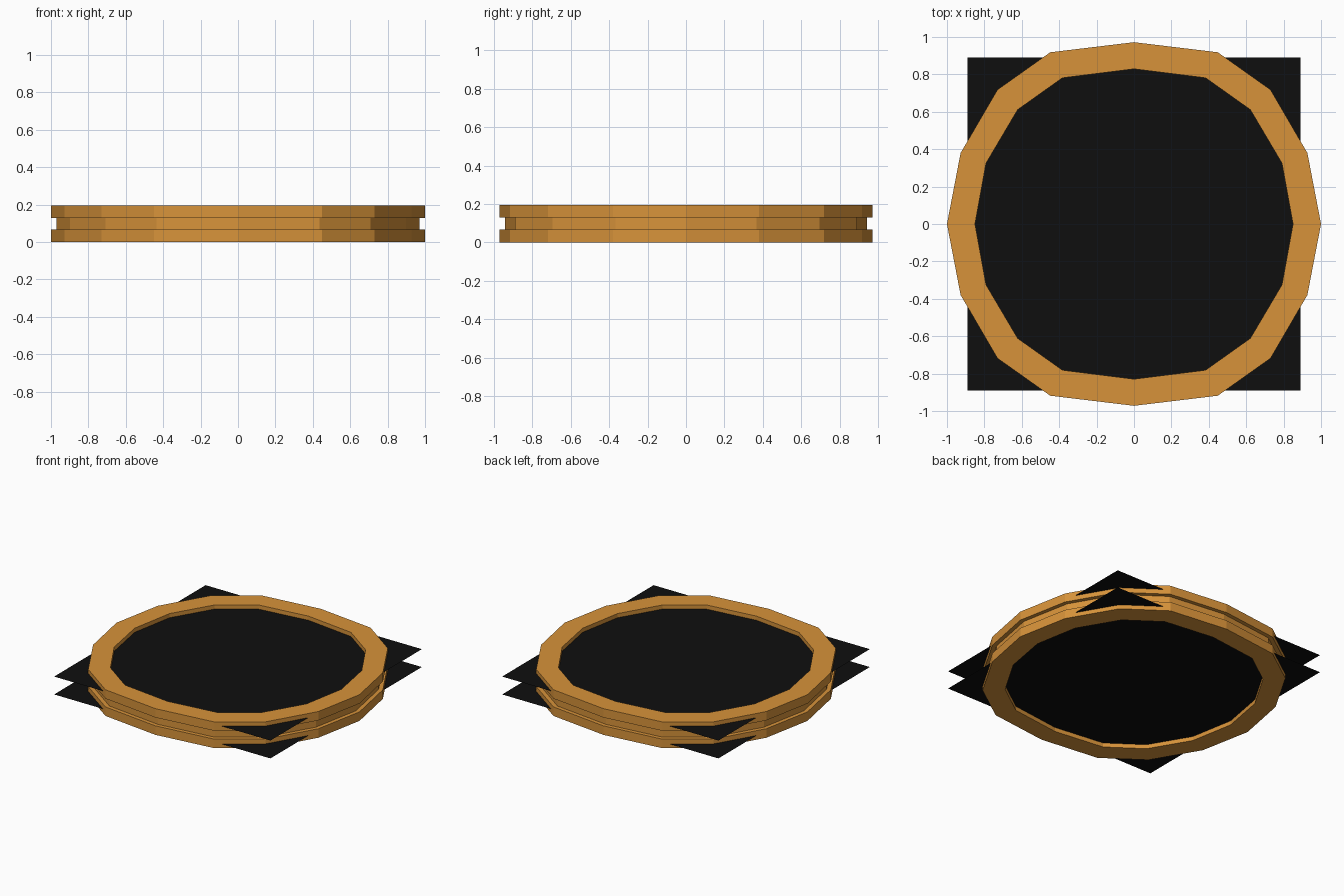
import bpy, bmesh

if "Cube" in bpy.data.objects:
    bpy.data.objects.remove(bpy.data.objects["Cube"])


def material(name, color):
    m = bpy.data.materials.new(name)
    m.diffuse_color = (*color, 1.0)
    m.use_nodes = True
    m.node_tree.nodes["Principled BSDF"].inputs["Base Color"].default_value = m.diffuse_color
    return m


wood = material("warm_orange_brown", (0.68, 0.29, 0.042))
black = material("matte_black", (0.0045, 0.0045, 0.0045))

# One quadrant of the outline, mirrored into a full 16-sided loop
OUTER = [(1.0, 0.0), (0.927, 0.38), (0.73, 0.718), (0.448, 0.918), (0.0, 0.972)]
INNER = [(0.85, 0.0), (0.791, 0.325), (0.622, 0.611), (0.383, 0.781), (0.0, 0.829)]


def full_loop(q):
    half = q + [(-x, y) for x, y in reversed(q[:-1])]
    return half + [(x, -y) for x, y in reversed(half[1:-1])]


def finish(bm, name, mat):
    me = bpy.data.meshes.new(name)
    bm.to_mesh(me)
    bm.free()
    me.materials.append(mat)
    ob = bpy.data.objects.new(name, me)
    bpy.context.collection.objects.link(ob)
    return ob


# Grooved rim: closed cross-section swept round the outline
outer, inner = full_loop(OUTER), full_loop(INNER)
section = [(outer, 1.0, 0.0), (outer, 1.0, 0.067), (outer, 0.97, 0.067),
           (outer, 0.97, 0.129), (outer, 1.0, 0.129), (outer, 1.0, 0.195),
           (inner, 1.0, 0.195), (inner, 1.0, 0.0)]
bm = bmesh.new()
rings = [[bm.verts.new((x * s, y * s, z)) for x, y in loop] for loop, s, z in section]
n = len(outer)
for k, a in enumerate(rings):
    b = rings[(k + 1) % len(rings)]
    for i in range(n):
        j = (i + 1) % n
        bm.faces.new((a[i], a[j], b[j], b[i]))
bmesh.ops.recalc_face_normals(bm, faces=bm.faces)
finish(bm, "grooved_rim", wood)

# Two thin square sheets, one inside each flange
for name, z in (("lower_sheet", 0.031), ("upper_sheet", 0.164)):
    bm = bmesh.new()
    bmesh.ops.create_grid(bm, x_segments=1, y_segments=1, size=0.89)
    bmesh.ops.translate(bm, verts=bm.verts, vec=(0, 0, z))
    if name == "lower_sheet":
        bmesh.ops.reverse_faces(bm, faces=bm.faces)
    finish(bm, name, black)
